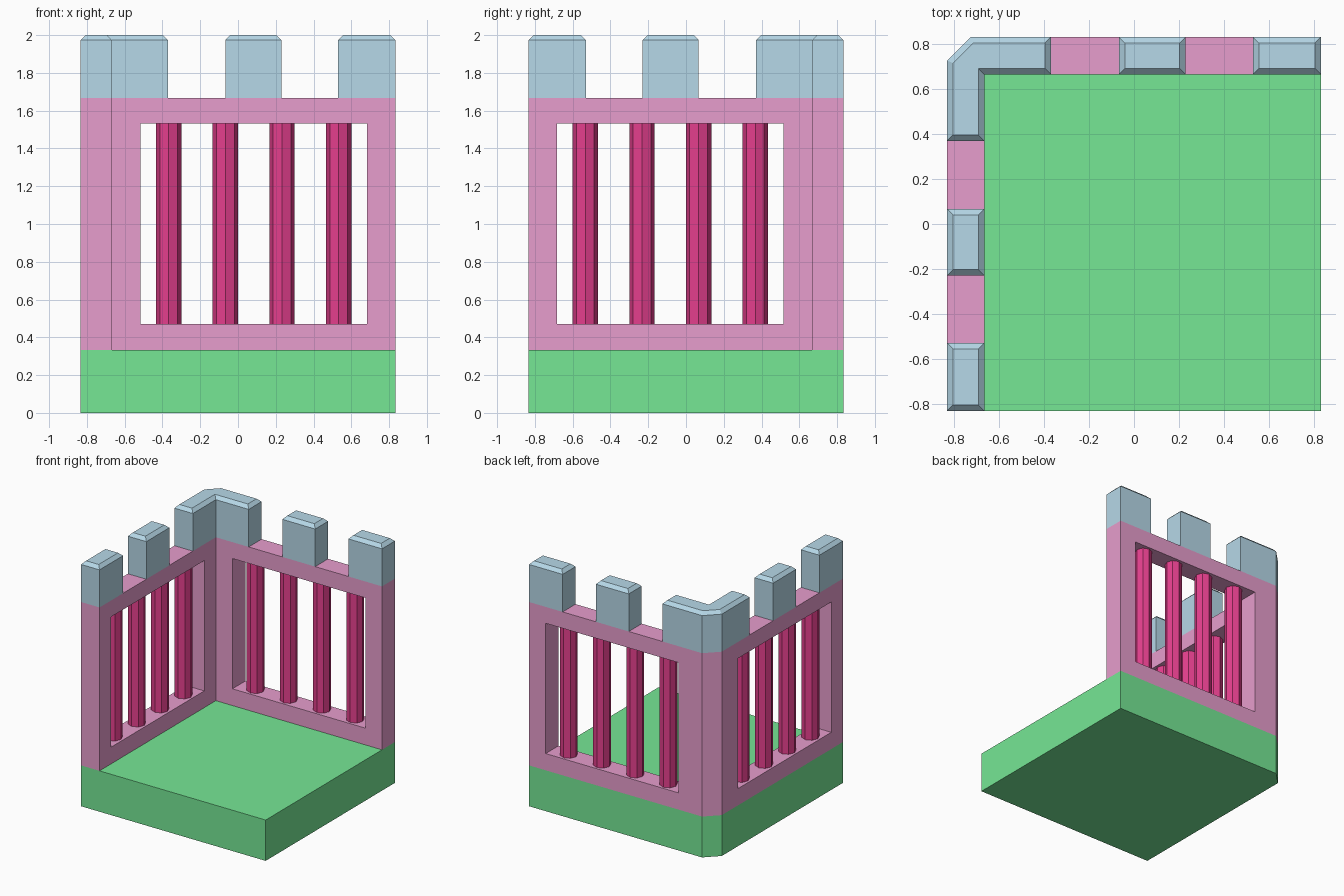
import bpy, bmesh
from math import pi
from mathutils import Vector, Matrix

if "Cube" in bpy.data.objects:
    bpy.data.objects.remove(bpy.data.objects["Cube"])

H, IN, CH = 0.8333, 0.6667, 0.105      # outer half size, inner wall face, corner cut
BASE, WALL, TOP = 0.3333, 1.6667, 2.0  # levels
BEV = 0.0267


def material(name, rgb):
    m = bpy.data.materials.new(name)
    m.diffuse_color = (*rgb, 1)
    m.use_nodes = True
    m.node_tree.nodes["Principled BSDF"].inputs["Base Color"].default_value = m.diffuse_color
    return m


GREEN = material("green", (0.18, 0.80, 0.30))
PINK = material("pink", (0.80, 0.34, 0.61))
BLUE = material("blue", (0.47, 0.69, 0.81))
RED = material("red", (0.78, 0.05, 0.27))


def finish(bm, name, mat):
    bmesh.ops.recalc_face_normals(bm, faces=bm.faces)
    me = bpy.data.meshes.new(name)
    bm.to_mesh(me)
    bm.free()
    me.materials.append(mat)
    ob = bpy.data.objects.new(name, me)
    bpy.context.collection.objects.link(ob)
    return ob


def inset(pts, d):
    """Shrink a counter-clockwise outline evenly by d."""
    vs = [Vector(p) for p in pts]
    out = []
    for i, v in enumerate(vs):
        a = (v - vs[i - 1]).normalized()
        b = (vs[(i + 1) % len(vs)] - v).normalized()
        n1, n2 = Vector((-a.y, a.x)), Vector((-b.y, b.x))
        out.append(v + (n1 + n2) * (d / (1 + n1.dot(n2))))
    return out


def prism(name, pts, z0, z1, mat, bevel=0):
    """Upright prism over an outline, optionally with a bevelled top rim."""
    levels = [(pts, z0), (pts, z1 - bevel)]
    if bevel:
        levels.append((inset(pts, bevel), z1))
    bm = bmesh.new()
    rings = [[bm.verts.new((p[0], p[1], z)) for p in ring] for ring, z in levels]
    n = len(pts)
    for lo, hi in zip(rings, rings[1:]):
        for i in range(n):
            j = (i + 1) % n
            bm.faces.new((lo[i], lo[j], hi[j], hi[i]))
    bm.faces.new(rings[0][::-1])
    bm.faces.new(rings[-1])
    return finish(bm, name, mat)


def rect(x0, x1, y0, y1):
    return [(x0, y0), (x1, y0), (x1, y1), (x0, y1)]


def to_left(pts):
    """Reflect an outline of the back wall onto the left wall."""
    return [(-y, -x) for x, y in reversed(pts)]


def corner_l(reach):
    """L-shaped outline around the cut back-left corner."""
    return [(-IN, IN), (reach, IN), (reach, H), (-H + CH, H),
            (-H, H - CH), (-H, -reach), (-IN, -reach)]


# floor block with one cut corner
prism("floor_block", [(-H, -H), (H, -H), (H, H), (-H + CH, H), (-H, H - CH)],
      0, BASE, GREEN)

# L-shaped wall with a window cut through each side
wall = prism("wall", corner_l(H), BASE, WALL, PINK)
window = rect(-0.517, 0.683, 0.6, 0.9)
cutters = []
for side, outline in (("back", window), ("left", to_left(window))):
    c = prism(side + "_window_cutter", outline, 0.47, 1.533, PINK)
    c.hide_render = True
    mod = wall.modifiers.new(side + "_window", 'BOOLEAN')
    mod.operation, mod.object, mod.solver = 'DIFFERENCE', c, 'EXACT'
    cutters.append(c)
dg = bpy.context.evaluated_depsgraph_get()
cut_mesh = bpy.data.meshes.new_from_object(wall.evaluated_get(dg))
wall.modifiers.clear()
wall.data = cut_mesh
for c in cutters:
    bpy.data.objects.remove(c)

# octagonal window bars
for i in range(4):
    x = -0.367 + 0.3 * i
    for side, (px, py) in (("back", (x, 0.75)), ("left", (-0.75, -x))):
        bm = bmesh.new()
        bmesh.ops.create_cone(bm, cap_ends=True, segments=8, radius1=0.0667,
                              radius2=0.0667, depth=1.0633,
                              matrix=Matrix.Translation((px, py, 1.0015)))
        finish(bm, f"{side}_bar_{i + 1}", RED)

# battlements
prism("corner_battlement", corner_l(-0.37), WALL, TOP, BLUE, BEV)
for i, (x0, x1) in enumerate(((-0.067, 0.23), (0.53, H))):
    block = rect(x0, x1, IN, H)
    prism(f"back_battlement_{i + 1}", block, WALL, TOP, BLUE, BEV)
    prism(f"left_battlement_{i + 1}", to_left(block), WALL, TOP, BLUE, BEV)
